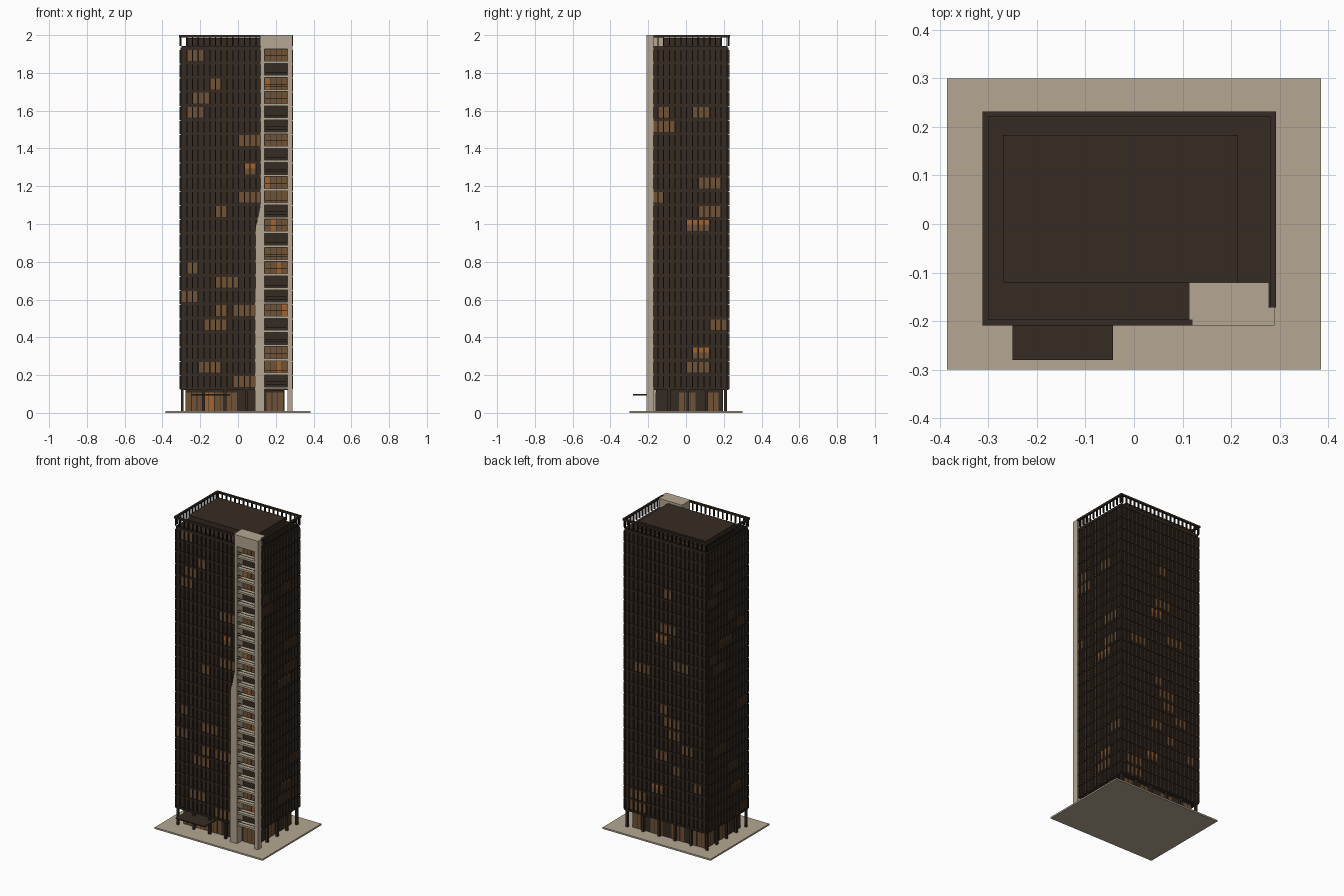
import bpy, bmesh, random
from mathutils import Matrix

random.seed(4)
cube = bpy.data.objects.get("Cube")
if cube:
    bpy.data.objects.remove(cube)


def material(name, r, g, b):
    m = bpy.data.materials.new(name)
    m.use_nodes = True
    m.diffuse_color = (r, g, b, 1)
    m.node_tree.nodes["Principled BSDF"].inputs["Base Color"].default_value = (r, g, b, 1)
    return m


bronze = material("dark bronze", 0.036, 0.024, 0.016)
black = material("black metal", 0.011, 0.009, 0.007)
stone = material("beige concrete", 0.46, 0.39, 0.29)
dim = material("dim amber glass", 0.16, 0.084, 0.037)
bright = material("bright amber glass", 0.36, 0.125, 0.028)


def make(name, mat, bm):
    bmesh.ops.recalc_face_normals(bm, faces=bm.faces)
    me = bpy.data.meshes.new(name)
    bm.to_mesh(me)
    bm.free()
    me.materials.append(mat)
    ob = bpy.data.objects.new(name, me)
    bpy.context.collection.objects.link(ob)


def boxes(name, mat, items):
    """One object made of boxes given as (x0, x1, y0, y1, z0, z1)."""
    bm = bmesh.new()
    for x0, x1, y0, y1, z0, z1 in items:
        centre = Matrix.Translation(((x0 + x1) / 2, (y0 + y1) / 2, (z0 + z1) / 2))
        size = Matrix.Diagonal((x1 - x0, y1 - y0, z1 - z0, 1))
        bmesh.ops.create_cube(bm, size=1, matrix=centre @ size)
    make(name, mat, bm)


def prism(name, mat, points, offset):
    """Polygon extruded by an offset vector."""
    bm = bmesh.new()
    face = bm.faces.new([bm.verts.new(p) for p in points])
    ext = bmesh.ops.extrude_face_region(bm, geom=[face])
    new = [v for v in ext["geom"] if isinstance(v, bmesh.types.BMVert)]
    bmesh.ops.translate(bm, verts=new, vec=offset)
    make(name, mat, bm)


# Facade layout
X0, X1, Y0, Y1 = -0.30, 0.28, -0.197, 0.22
PITCH, STOREY, FLOORS, BASE, TOP = 0.0305, 0.075, 24, 0.12, 1.942
SILL, PANE = 0.138, 0.061
GROUND, ROOF = 0.01, 2
START = {"front": -0.302, "back": -0.302, "left": -0.21, "right": -0.21}
# Fin range and horizontal extent of each face
FINS = {"front": range(14), "back": range(20), "left": range(2, 15), "right": range(1, 15)}
SPAN = {"front": (X0, 0.12), "back": (X0, X1), "left": (-0.172, Y1), "right": (Y0, Y1)}


def on_wall(side, u0, u1, d0, d1, z0, z1):
    """Box on a facade: u along the wall, d outward from the glass."""
    if side == "front":
        return (u0, u1, Y0 - d1, Y0 - d0, z0, z1)
    if side == "back":
        return (u0, u1, Y1 + d0, Y1 + d1, z0, z1)
    if side == "left":
        return (X1 + d0, X1 + d1, u0, u1, z0, z1)
    return (X0 - d1, X0 - d0, u0, u1, z0, z1)


# Ground slab
boxes("ground_slab", stone, [(-0.385, 0.385, -0.30, 0.30, 0, GROUND)])

# Tower body with a notch for the balcony shaft
plan = [(X0, Y0), (0.125, Y0), (0.125, -0.15), (0.268, -0.15),
        (0.268, -0.172), (X1, -0.172), (X1, Y1), (X0, Y1)]
prism("tower_body", bronze, [(x, y, BASE) for x, y in plan], (0, 0, TOP - BASE))

# Fins, spandrel ledges, roof posts and rail
fins, ledges, posts, rail = [], [], [], []
for side in FINS:
    a, b = SPAN[side]
    levels = [BASE + i * STOREY for i in range(FLOORS + 1)]
    for k in FINS[side]:
        u = START[side] + k * PITCH
        for z in levels[:-1]:
            fins.append(on_wall(side, u - 0.003, u + 0.003, 0, 0.011, z + 0.006, z + STOREY))
        posts.append(on_wall(side, u - 0.003, u + 0.003, 0.002, 0.011, TOP, 1.99))
    for z in levels:
        ledges.append(on_wall(side, a, b, 0, 0.005, z, z + 0.014))
    # Rails reach past the free corners and stop at the shaft
    rail.append(on_wall(side, a - 0.012 * (a < -0.18), b + 0.012 * (b > 0.2),
                        0, 0.012, 1.988, ROOF))
boxes("facade_fins", bronze, fins)
boxes("floor_ledges", bronze, ledges)
boxes("roof_posts", black, posts)
boxes("roof_rail", bronze, rail)
boxes("penthouse", bronze, [(-0.27, 0.213, -0.12, 0.183, TOP, 1.985)])


def scattered(groups, bays):
    """Random groups of lit rooms as (floor, first bay, bay count)."""
    result = []
    for floor in random.sample(range(FLOORS - 2), groups):
        count = random.randint(2, 4)
        result.append((floor, random.randint(1, bays - count), count))
    return result


# Lit rooms as (floor, first bay, bay count)
lit_rooms = {
    "front": [(23, 1, 3), (21, 5, 2), (20, 2, 3), (19, 1, 3), (17, 10, 4), (15, 11, 2),
              (13, 10, 4), (12, 6, 2), (8, 1, 2), (7, 6, 4), (6, 0, 3), (5, 6, 2),
              (5, 9, 4), (4, 4, 4), (1, 3, 4), (0, 9, 4)],
    "left": [(19, 2, 2), (19, 8, 3), (18, 1, 4), (14, 9, 4), (13, 1, 2),
             (12, 9, 4), (11, 7, 4), (4, 11, 3), (2, 8, 3), (1, 7, 4)],
    "back": scattered(15, 19),
    "right": scattered(12, 14),
}
dim_panes, bright_panes = [], []
for side, rooms in lit_rooms.items():
    for floor, first, count in rooms:
        z = SILL + floor * STOREY
        glow = floor in (2, 11, 15)
        middle = z + PANE / 2 if glow else z + PANE
        for k in range(first, first + count):
            u = START[side] + k * PITCH
            u0, u1 = max(u + 0.002, SPAN[side][0]), u + PITCH - 0.002
            dim_panes.append(on_wall(side, u0, u1, -0.001, 0.002, z, middle))
            if glow:
                bright_panes.append(on_wall(side, u0, u1, -0.001, 0.002, middle, z + PANE))

# Balcony shaft: tapering side wall, pier and cap
wall = [(0.09, GROUND), (0.14, GROUND), (0.14, ROOF), (0.12, ROOF), (0.12, 1.11), (0.092, 0.97)]
prism("shaft_wall", stone, [(x, -0.209, z) for x, z in wall], (0, 0.06, 0))
boxes("shaft_pier", stone, [(0.263, 0.289, -0.209, -0.172, GROUND, ROOF)])
boxes("shaft_cap", stone, [(0.113, 0.278, -0.2, -0.12, TOP, ROOF),
                           (0.135, 0.27, -0.209, -0.148, 1.926, ROOF)])

# Balcony slabs, railings and lit doors
slabs, bars = [], []
for i in range(FLOORS):
    z = SILL + i * STOREY
    slabs.append((0.138, 0.265, -0.206, -0.148, z - 0.012, z))
    for h in (0.012, 0.026):
        bars.append((0.138, 0.265, -0.203, -0.201, z + h, z + h + 0.002))
    if i % 4 == 1 or i % 3 == 2:
        for k in range(4):
            x = 0.142 + k * PITCH
            target = bright_panes if (i * 5 + k) % 7 == 0 else dim_panes
            target.append((x, x + 0.028, -0.152, -0.149, z, z + PANE))
boxes("balcony_slabs", stone, slabs)
boxes("balcony_railings", black, bars)

# Recessed lobby with lit glass
LX0, LX1, LY0, LY1 = -0.277, 0.245, -0.16, 0.195
HEAD = 0.108
boxes("lobby", bronze, [(LX0, LX1, LY0, LY1, GROUND, BASE)])
for k in range(17):
    x = LX0 + k * PITCH
    if k < 9 or k > 13:
        target = bright_panes if k in (3, 4) else dim_panes
        target.append((x + 0.002, x + 0.028, LY0 - 0.002, LY0 + 0.001, GROUND, HEAD))
    if k % 5 < 3:
        dim_panes.append((x + 0.002, x + 0.028, LY1 - 0.001, LY1 + 0.002, GROUND, HEAD))
for k in (4, 5, 6, 9, 10):
    y = LY0 + k * PITCH
    for x in (LX0, LX1):
        dim_panes.append((x - 0.002, x + 0.002, y + 0.002, y + 0.028, GROUND, HEAD))

# Ground columns and entrance canopy
spots = [(X0 + 0.004 + j * 0.1136, 0.209) for j in range(6)]
spots += [(x, -0.188) for x, y in spots if x < 0.05]
spots += [(x, y) for x in (X0 + 0.004, X1 - 0.008) for y in (-0.09, 0.01, 0.11)]
boxes("ground_columns", bronze,
      [(x - 0.007, x + 0.007, y - 0.007, y + 0.007, GROUND, BASE) for x, y in spots])
boxes("entrance_canopy", bronze, [(-0.25, -0.043, -0.28, LY0, 0.092, 0.099)])

boxes("dim_windows", dim, dim_panes)
boxes("bright_windows", bright, bright_panes)
